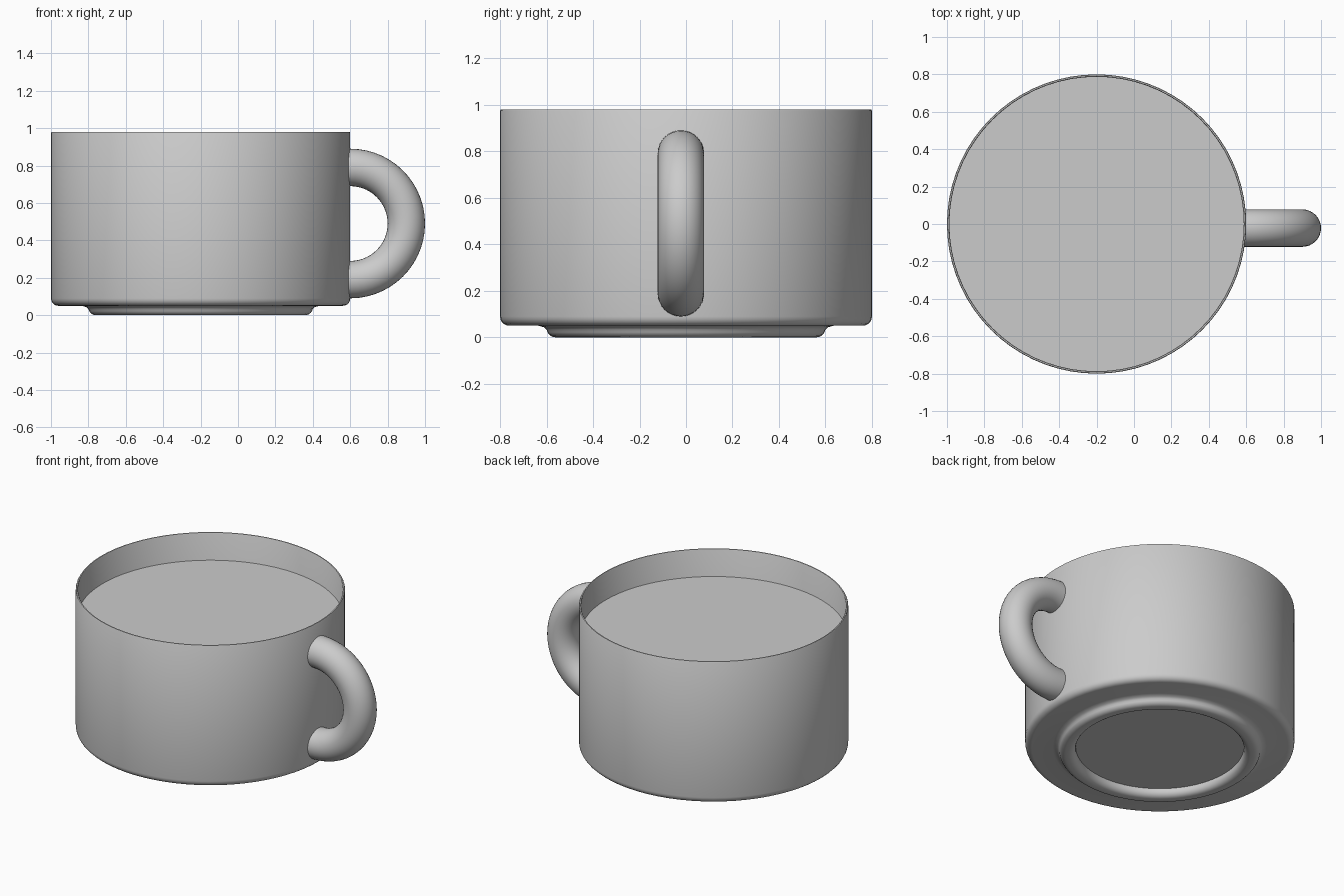
import bpy
import bmesh
from math import cos, sin, pi, radians
from mathutils import Vector

old = bpy.data.objects.get("Cube")
if old:
    bpy.data.objects.remove(old, do_unlink=True)

CUP_X = -0.2
SEGMENTS = 72

grey = bpy.data.materials.new("plain_grey")
grey.use_nodes = True
colour = (0.6, 0.6, 0.6, 1)
grey.diffuse_color = colour
grey.node_tree.nodes["Principled BSDF"].inputs["Base Color"].default_value = colour


def make_object(name, bm, location):
    """Turn a bmesh into a smooth-shaded object with sharp edges kept."""
    bmesh.ops.remove_doubles(bm, verts=bm.verts, dist=1e-5)
    bmesh.ops.recalc_face_normals(bm, faces=bm.faces)
    mesh = bpy.data.meshes.new(name)
    bm.to_mesh(mesh)
    bm.free()
    mesh.materials.append(grey)
    obj = bpy.data.objects.new(name, mesh)
    obj.location = location
    bpy.context.collection.objects.link(obj)
    bpy.ops.object.select_all(action="DESELECT")
    obj.select_set(True)
    bpy.context.view_layer.objects.active = obj
    bpy.ops.object.shade_smooth_by_angle(angle=radians(35))
    return obj


def arc(cx, cz, radius, start, end, steps=5):
    """Points of a circular arc in the profile plane, angles in degrees."""
    angles = [radians(start + (end - start) * i / steps) for i in range(steps + 1)]
    return [(cx + radius * cos(a), cz + radius * sin(a)) for a in angles]


def lathe(name, profile):
    """Spin a radius/height profile around the cup's axis."""
    bm = bmesh.new()
    verts = [bm.verts.new((r, 0, z)) for r, z in profile]
    edges = [bm.edges.new(pair) for pair in zip(verts, verts[1:])]
    bmesh.ops.spin(bm, geom=verts + edges, cent=(0, 0, 0), axis=(0, 0, 1),
                   angle=2 * pi, steps=SEGMENTS, use_merge=True)
    return make_object(name, bm, (CUP_X, 0, 0))


# Cup: recessed underside, rounded foot ring, rounded lower edge, thin wall
profile = [(0, 0.05), (0.5, 0.05)]
profile += arc(0.54, 0.04, 0.04, 180, 270)
profile += arc(0.56, 0.04, 0.04, 270, 350)
profile += [(0.61, 0.043), (0.635, 0.05)]
profile += arc(0.76, 0.09, 0.04, 270, 360)
profile += [(0.8, 0.975), (0.797, 0.98), (0.79, 0.98), (0.787, 0.975)]
profile += arc(0.747, 0.12, 0.04, 0, -90)
profile += [(0, 0.08)]
lathe("cup_body", profile)

# Drink: flat disc a little below the rim
lathe("drink_surface", [(0, 0.8), (0.788, 0.8)])

# Handle: half ring of round section, ends sunk into the wall
bm = bmesh.new()
sides, steps = 32, 28
path = [(Vector((-0.01, 0, -0.3)), -pi / 2)]
path += [(Vector((cos(a), 0, sin(a))) * 0.3, a)
         for a in (-pi / 2 + pi * i / steps for i in range(steps + 1))]
path += [(Vector((-0.01, 0, 0.3)), pi / 2)]
rings = []
for centre, a in path:
    outward = Vector((cos(a), 0, sin(a)))
    rings.append([bm.verts.new(centre + 0.1 * (outward * cos(t) + Vector((0, sin(t), 0))))
                  for t in (2 * pi * i / sides for i in range(sides))])
for low, high in zip(rings, rings[1:]):
    for i in range(sides):
        j = (i + 1) % sides
        bm.faces.new((low[i], low[j], high[j], high[i]))
make_object("handle", bm, (0.6, -0.022, 0.49))
